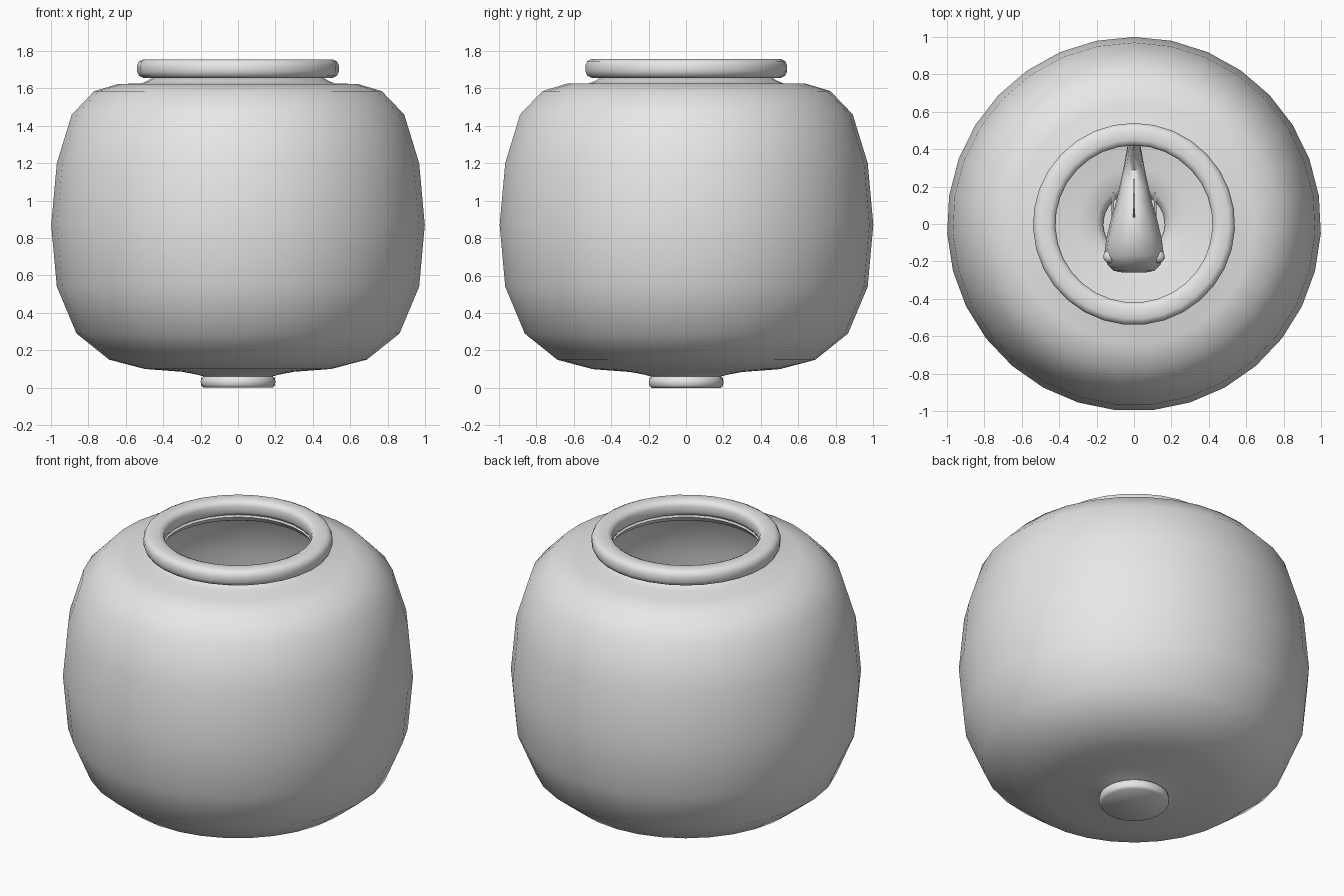
import bpy, bmesh
from math import sin, cos, pi, radians

cube = bpy.data.objects.get("Cube")
if cube:
    bpy.data.objects.remove(cube, do_unlink=True)

grey = bpy.data.materials.new("plain grey")
grey.use_nodes = True
grey.diffuse_color = (0.8, 0.8, 0.8, 1)
grey.node_tree.nodes["Principled BSDF"].inputs["Base Color"].default_value = (0.8, 0.8, 0.8, 1)

SIDES = 31      # segments around the bowl
FISH_Z = 0.75   # height of the fish's middle


def finish(name, bm, angle):
    bmesh.ops.recalc_face_normals(bm, faces=bm.faces[:])
    mesh = bpy.data.meshes.new(name)
    bm.to_mesh(mesh)
    bm.free()
    mesh.materials.append(grey)
    obj = bpy.data.objects.new(name, mesh)
    bpy.context.collection.objects.link(obj)
    bpy.ops.object.select_all(action='DESELECT')
    obj.select_set(True)
    bpy.context.view_layer.objects.active = obj
    bpy.ops.object.shade_smooth_by_angle(angle=radians(angle))
    return obj


def loft(bm, rings, closed):
    """Skin a list of vertex rings; cap the ends, or join last to first."""
    verts = [[bm.verts.new(p) for p in ring] for ring in rings]
    pairs = list(zip(verts, verts[1:]))
    if closed:
        pairs.append((verts[-1], verts[0]))
    else:
        bm.faces.new(verts[0])
        bm.faces.new(verts[-1])
    n = len(verts[0])
    for a, b in pairs:
        for i in range(n):
            j = (i + 1) % n
            bm.faces.new((a[i], a[j], b[j], b[i]))


def lathe(name, profile, closed=False, angle=60):
    bm = bmesh.new()
    turns = [pi / 2 + 2 * pi * i / SIDES for i in range(SIDES)]
    loft(bm, [[(r * cos(t), r * sin(t), z) for t in turns] for r, z in profile], closed)
    return finish(name, bm, angle)


def plate(name, outline, x, thick, lean=0.0):
    """Thin fin from a (y, z) outline, leaning outwards as it goes back."""
    bm = bmesh.new()
    y0 = outline[0][0]
    rings = [[(x + s * thick / 2 + lean * (y - y0), y, z + FISH_Z) for y, z in outline]
             for s in (-1, 1)]
    loft(bm, rings, False)
    return finish(name, bm, 30)


# Bowl: outer wall from the foot up, then the inner wall back down
outer = [(0.185, 0), (0.197, 0.012), (0.2, 0.03), (0.197, 0.052), (0.185, 0.06),
         (0.22, 0.07), (0.3, 0.085), (0.5, 0.10), (0.69, 0.15), (0.865, 0.29),
         (0.97, 0.54), (1.0, 0.87), (0.97, 1.2), (0.89, 1.46), (0.77, 1.585),
         (0.64, 1.624), (0.52, 1.626), (0.485, 1.64), (0.46, 1.656)]
inner = [(0.43, 1.65), (0.45, 1.62), (0.5, 1.596), (0.63, 1.594), (0.75, 1.56),
         (0.865, 1.44), (0.94, 1.19), (0.97, 0.87), (0.94, 0.55), (0.84, 0.31),
         (0.68, 0.18), (0.5, 0.13), (0.3, 0.11), (0.2, 0.09), (0.165, 0.06), (0.165, 0.03)]
lathe("bowl", outer + inner)

# Rolled rim on the mouth
lathe("rim", [(0.45, 1.655), (0.505, 1.655), (0.53, 1.667), (0.54, 1.69), (0.54, 1.722),
              (0.53, 1.744), (0.508, 1.755), (0.45, 1.755), (0.428, 1.745), (0.42, 1.725),
              (0.42, 1.685), (0.43, 1.665)], closed=True)

# Fish body: (y, half width, half height, middle height), tail rising at the back
sections = [(-0.26, 0.06, 0.03, -0.04), (-0.25, 0.11, 0.07, -0.03), (-0.22, 0.14, 0.12, -0.01),
            (-0.17, 0.16, 0.155, 0), (-0.08, 0.148, 0.185, 0), (0.02, 0.125, 0.19, 0),
            (0.12, 0.095, 0.16, 0), (0.21, 0.075, 0.11, 0), (0.29, 0.058, 0.07, 0),
            (0.36, 0.045, 0.14, 0), (0.42, 0.035, 0.21, 0)]
bm = bmesh.new()
steps = [2 * pi * i / 16 for i in range(16)]
loft(bm, [[(w * cos(t), y, FISH_Z + c + h * sin(t)) for t in steps]
          for y, w, h, c in sections], False)
finish("fish_body", bm, 60)

# Fins and eyes
plate("dorsal_fin", [(0.02, 0.16), (0.08, 0.25), (0.16, 0.28), (0.24, 0.25), (0.2, 0.09)], 0, 0.012)
for side, word in ((1, "left"), (-1, "right")):
    plate(word + "_side_fin", [(0.02, -0.02), (0.12, 0.03), (0.17, -0.02), (0.12, -0.09)],
          side * 0.115, 0.012, lean=-side * 0.02)
    bm = bmesh.new()
    bmesh.ops.create_uvsphere(bm, u_segments=12, v_segments=8, radius=0.035)
    bmesh.ops.translate(bm, verts=bm.verts[:], vec=(side * 0.13, -0.175, FISH_Z + 0.05))
    finish(word + "_eye", bm, 60)
